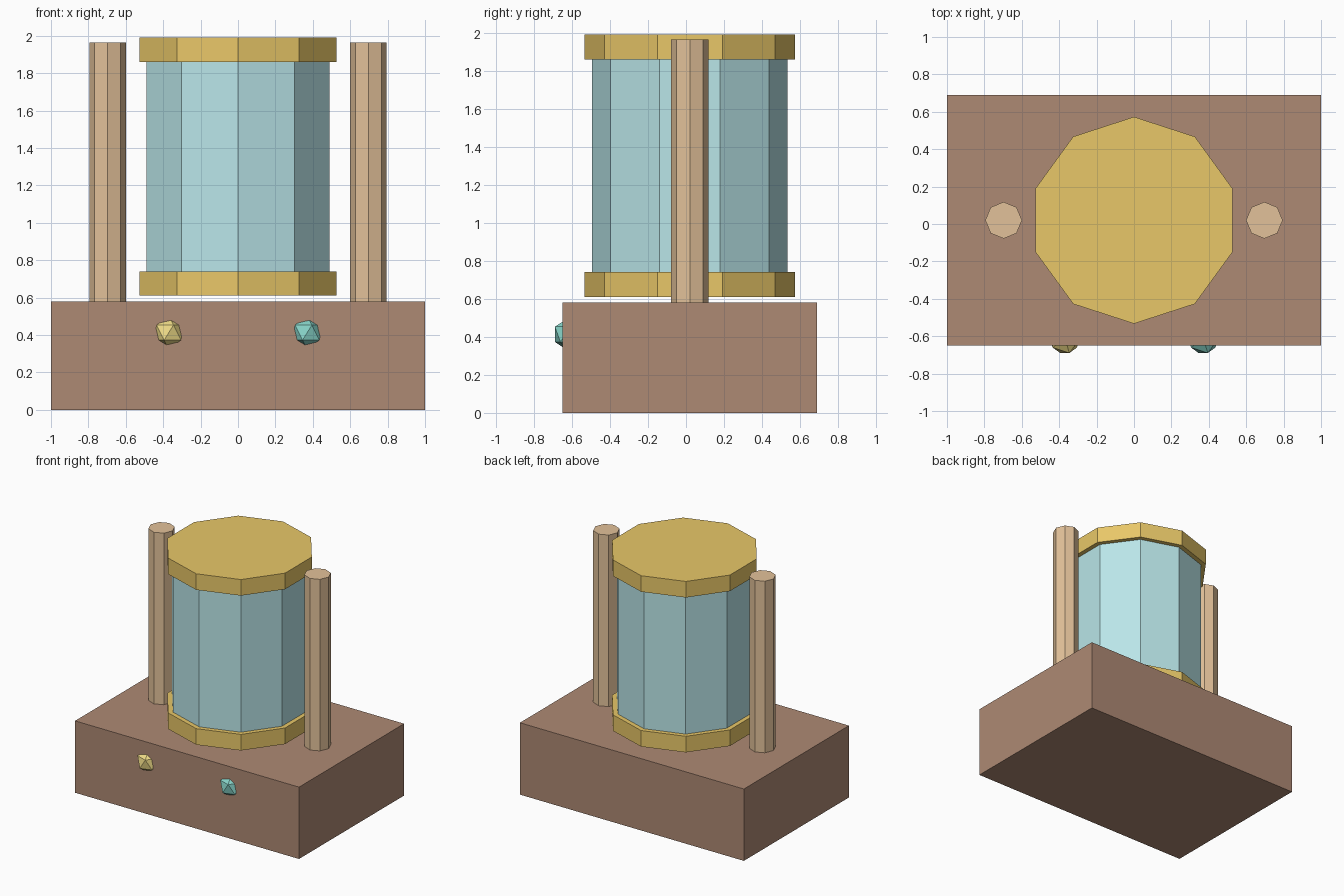
import bpy

if "Cube" in bpy.data.objects:
    bpy.data.objects.remove(bpy.data.objects["Cube"])


def material(name, rgb):
    # sRGB 0-255 to linear
    mat = bpy.data.materials.new(name)
    mat.diffuse_color = [(c / 255) ** 2.2 for c in rgb] + [1]
    mat.use_nodes = True
    mat.node_tree.nodes["Principled BSDF"].inputs["Base Color"].default_value = mat.diffuse_color
    return mat


wood_dark = material("dark_wood", (172, 136, 115))
wood_light = material("light_wood", (226, 192, 152))
brass = material("brass", (232, 198, 104))
glass = material("glass", (184, 229, 232))
amber = material("amber", (240, 220, 135))
teal = material("teal", (135, 212, 200))

CY = 0.02  # shared centre line of base, jar and posts


def finish(name, mat):
    obj = bpy.context.object
    obj.name = obj.data.name = name
    obj.data.materials.append(mat)
    return obj


def prism(name, mat, sides, radius, x, z0, z1):
    bpy.ops.mesh.primitive_cylinder_add(
        vertices=sides, radius=radius, depth=z1 - z0,
        location=(x, CY, (z0 + z1) / 2))
    return finish(name, mat)


# Base block
bpy.ops.mesh.primitive_cube_add(size=1, location=(0, CY, 0.29))
bpy.context.object.scale = (2, 1.34, 0.58)
bpy.ops.object.transform_apply(location=False, rotation=False, scale=True)
finish("base", wood_dark)

# Ten-sided glass jar held between two brass caps
prism("glass_jar", glass, 10, 0.515, 0, 0.675, 1.925)
prism("lower_cap", brass, 10, 0.553, 0, 0.61, 0.74)
prism("upper_cap", brass, 10, 0.553, 0, 1.86, 1.99)

# Side posts and front knobs, left and right
for side, s, gem in (("left", -1, amber), ("right", 1, teal)):
    prism(side + "_post", wood_light, 8, 0.098, s * 0.697, 0.58, 1.965)
    bpy.ops.mesh.primitive_ico_sphere_add(
        subdivisions=1, radius=0.09, location=(s * 0.37, -0.613, 0.413))
    finish(side + "_knob", gem)
